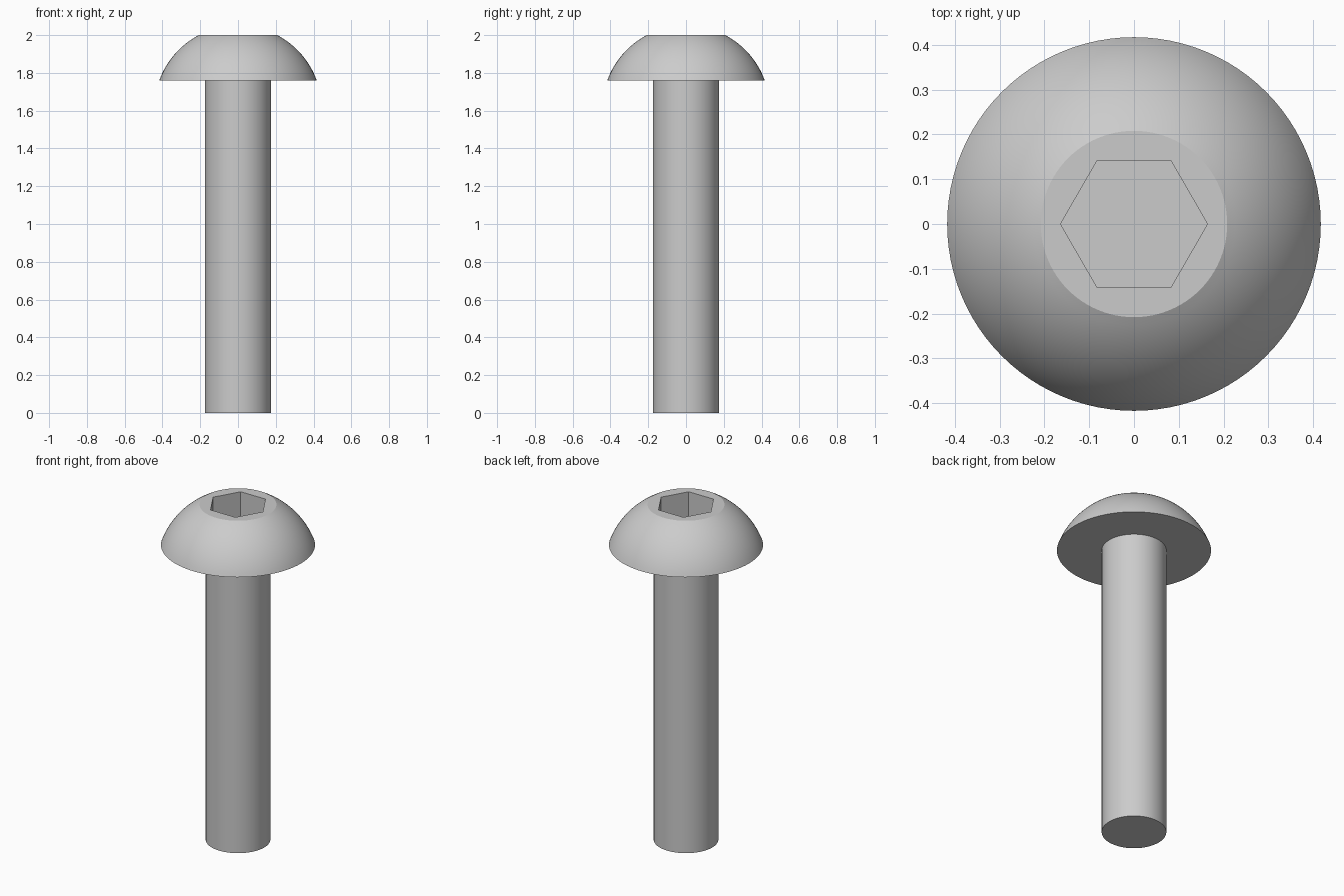
import bpy, bmesh, math

if "Cube" in bpy.data.objects:
    bpy.data.objects.remove(bpy.data.objects["Cube"])

SIDES = 96
SHANK_R, HEAD_R, FLAT_R = 0.175, 0.417, 0.208
HEAD_Z, TOP_Z = 1.76, 2.0
HEX_R, HEX_DEPTH = 0.164, 0.18

# Domed head profile: arc of a sphere centred on the screw axis
dome_c = (HEAD_Z + TOP_Z) / 2 - (HEAD_R**2 - FLAT_R**2) / (2 * (TOP_Z - HEAD_Z))
dome_r = math.hypot(HEAD_R, HEAD_Z - dome_c)
a0 = math.atan2(HEAD_Z - dome_c, HEAD_R)
a1 = math.atan2(TOP_Z - dome_c, FLAT_R)
STEPS = 16
dome = []
for i in range(STEPS + 1):
    a = a0 + (a1 - a0) * i / STEPS
    dome.append((dome_r * math.cos(a), dome_c + dome_r * math.sin(a)))

# Shank and head as one revolved solid
profile = [(SHANK_R, 0), (SHANK_R, HEAD_Z)] + dome
bm = bmesh.new()
rings = [[bm.verts.new((r * math.cos(t), r * math.sin(t), z))
          for t in (2 * math.pi * k / SIDES for k in range(SIDES))]
         for r, z in profile]
for low, high in zip(rings, rings[1:]):
    for k in range(SIDES):
        n = (k + 1) % SIDES
        bm.faces.new((low[k], low[n], high[n], high[k]))
bm.faces.new(rings[0][::-1])
bm.faces.new(rings[-1])
mesh = bpy.data.meshes.new("button_head_screw")
bm.to_mesh(mesh)
bm.free()
screw = bpy.data.objects.new("button_head_screw", mesh)
bpy.context.collection.objects.link(screw)

# Hexagonal socket, corners on the x axis
bpy.ops.mesh.primitive_cylinder_add(vertices=6, radius=HEX_R, depth=2 * HEX_DEPTH,
                                    location=(0, 0, TOP_Z), rotation=(0, 0, math.pi / 6))
cutter = bpy.context.object
cutter.name = "hex_socket_cutter"
cutter.hide_render = True

cut = screw.modifiers.new("hex_socket", 'BOOLEAN')
cut.operation = 'DIFFERENCE'
cut.solver = 'EXACT'
cut.object = cutter

# Apply the cut, then smooth the round surfaces
bpy.ops.object.select_all(action='DESELECT')
screw.select_set(True)
bpy.context.view_layer.objects.active = screw
bpy.ops.object.modifier_apply(modifier=cut.name)
bpy.data.objects.remove(cutter)
bpy.ops.object.shade_smooth_by_angle(angle=math.radians(25))
